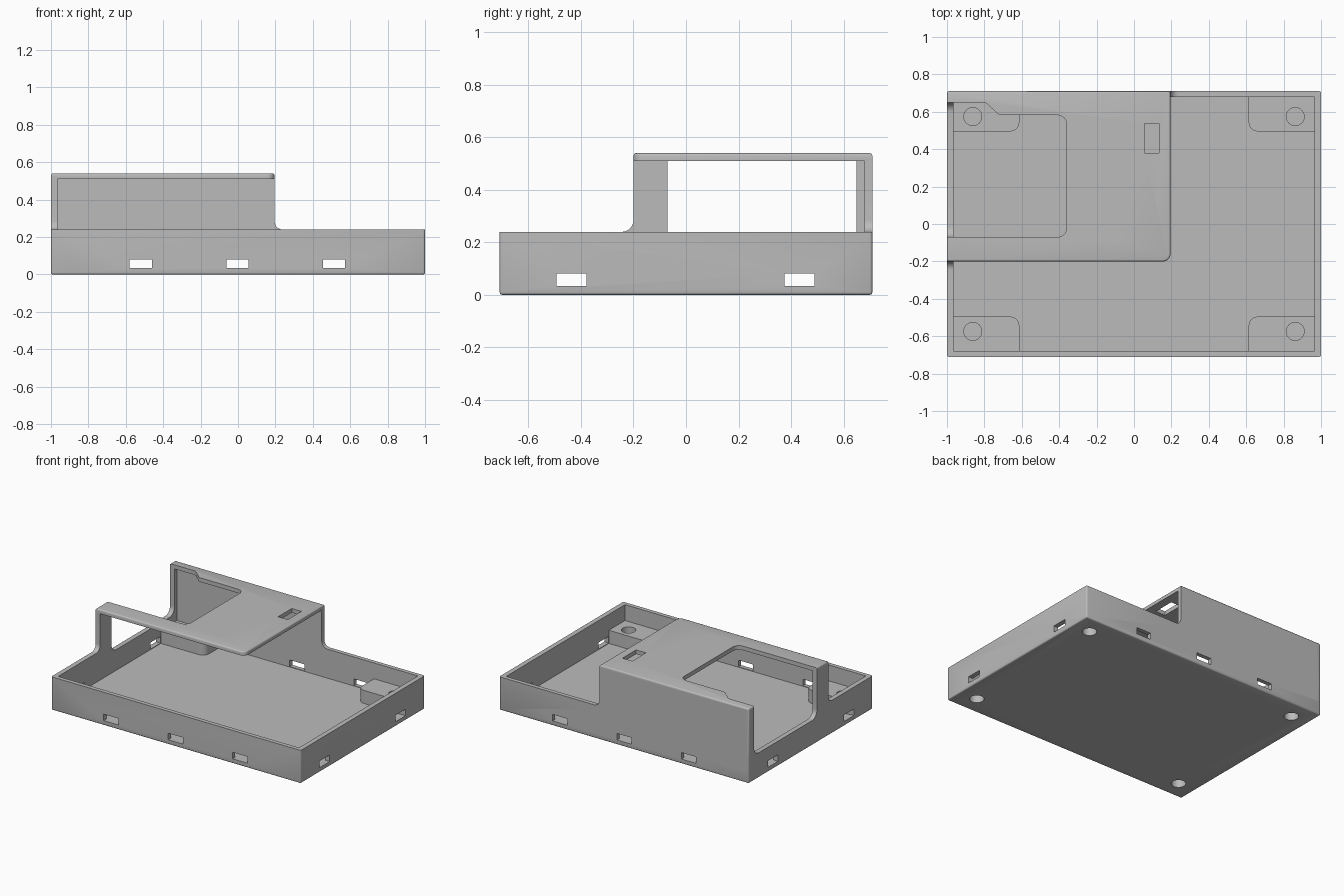
import bpy, bmesh, math
from mathutils import Vector

if "Cube" in bpy.data.objects:
    bpy.data.objects.remove(bpy.data.objects["Cube"])

grey = bpy.data.materials.new("plain grey")
grey.diffuse_color = (0.5, 0.5, 0.5, 1)
grey.use_nodes = True
grey.node_tree.nodes["Principled BSDF"].inputs["Base Color"].default_value = grey.diffuse_color


def rounded(points, steps=8):
    """Outline whose corners (u, v, radius) are replaced with arcs."""
    out = []
    n = len(points)
    for i, p in enumerate(points):
        c = Vector(p[:2])
        if len(p) == 2:
            out.append(c)
            continue
        r = p[2]
        a = (Vector(points[i - 1][:2]) - c).normalized()
        b = (Vector(points[(i + 1) % n][:2]) - c).normalized()
        half = a.angle(b) / 2
        centre = c + (a + b).normalized() * (r / math.sin(half))
        s = c + a * (r / math.tan(half)) - centre
        e = c + b * (r / math.tan(half)) - centre
        sweep = s.angle(e)
        for k in range(steps + 1):
            t = k / steps
            out.append(centre + (s * math.sin((1 - t) * sweep) + e * math.sin(t * sweep)) / math.sin(sweep))
    return out


def prism(name, points, axis, lo, hi, bevel=None):
    """Extrude an outline along an axis; bevel picks edges by a rule."""
    place = {'X': lambda p, d: (d, p[0], p[1]),
             'Y': lambda p, d: (p[0], d, p[1]),
             'Z': lambda p, d: (p[0], p[1], d)}[axis]
    bm = bmesh.new()
    outline = rounded(points)
    a = [bm.verts.new(place(p, lo)) for p in outline]
    b = [bm.verts.new(place(p, hi)) for p in outline]
    bm.faces.new(a)
    bm.faces.new(b)
    for i in range(len(a)):
        j = (i + 1) % len(a)
        bm.faces.new((a[i], a[j], b[j], b[i]))
    bmesh.ops.recalc_face_normals(bm, faces=bm.faces)
    if bevel:
        edges = [e for e in bm.edges if bevel(e)]
        bmesh.ops.bevel(bm, geom=edges, offset=0.01, segments=3, profile=0.5, affect='EDGES')
    mesh = bpy.data.meshes.new(name)
    bm.to_mesh(mesh)
    bm.free()
    mesh.materials.append(grey)
    ob = bpy.data.objects.new(name, mesh)
    bpy.context.collection.objects.link(ob)
    return ob


def rect(x0, x1, y0, y1):
    return [(x0, y0), (x1, y0), (x1, y1), (x0, y1)]


def combine(base, other, op):
    mod = base.modifiers.new(op, 'BOOLEAN')
    mod.operation = op
    mod.solver = 'EXACT'
    mod.object = other
    bpy.context.view_layer.objects.active = base
    bpy.ops.object.modifier_apply(modifier=mod.name)
    bpy.data.objects.remove(other, do_unlink=True)


X, Y, T = 1.0, 0.71, 0.035
RIM, TOP, FLOOR = 0.24, 0.54, 0.03

# tray with hollow inside
body = prism("tray_case", rect(-X, X, -Y, Y), 'Z', 0, RIM)
combine(body, prism("tray_hollow", rect(-X + T, X - T, -0.68, 0.68), 'Z', FLOOR, 0.4), 'DIFFERENCE')

# raised back and left walls, curving into the rim
combine(body, prism("back_wall", [(-X, 0.1), (0.3, 0.1), (0.3, RIM), (0.195, RIM, 0.045),
                                  (0.195, 0.52), (-X, 0.52)], 'Y', 0.68, Y), 'UNION')
combine(body, prism("left_wall", [(-0.3, 0.1), (-0.3, RIM), (-0.2, RIM, 0.045), (-0.2, 0.52),
                                  (Y, 0.52), (Y, 0.1)], 'X', -X, -X + T), 'UNION')

# roof plate with soft top edge
roof = prism("roof_plate", [(-X, -0.2), (0.195, -0.2, 0.04), (0.195, Y), (-X, Y)], 'Z', 0.51, TOP,
             lambda e: all(v.co.z > 0.53 for v in e.verts))
combine(body, roof, 'UNION')

# corner screw bosses
for sx in (-1, 1):
    for sy in (-1, 1):
        boss = [(sx * 0.98, sy * 0.695), (sx * 0.98, sy * 0.495),
                (sx * 0.613, sy * 0.495, 0.05), (sx * 0.613, sy * 0.695)]
        combine(body, prism("screw_boss", boss, 'Z', 0.015, 0.125), 'UNION')

# roof cutout, small roof slot and left doorway
combine(body, prism("roof_cutout", [(-1.1, 0.65), (-0.795, 0.65, 0.04), (-0.72, 0.582, 0.04),
                                    (-0.36, 0.582, 0.05), (-0.36, -0.07, 0.05), (-1.1, -0.07)],
                    'Z', 0.4, 0.7), 'DIFFERENCE')
combine(body, prism("roof_slot", rect(0.055, 0.133, 0.38, 0.537), 'Z', 0.4, 0.7), 'DIFFERENCE')
combine(body, prism("left_doorway", [(-0.07, 0.6), (-0.07, 0.18, 0.055), (0.65, 0.18, 0.055),
                                     (0.65, 0.6)], 'X', -1.1, -0.9), 'DIFFERENCE')

# slots through opposite walls
for x in (-0.52, -0.003, 0.513):
    combine(body, prism("long_wall_slot", rect(x - 0.059, x + 0.059, 0.034, 0.081), 'Y', -0.8, 0.8), 'DIFFERENCE')
for y in (-0.436, 0.433):
    combine(body, prism("short_wall_slot", rect(y - 0.057, y + 0.057, 0.034, 0.081), 'X', -1.1, 1.1), 'DIFFERENCE')

# screw holes from both sides, closed by a thin web
for sx in (-1, 1):
    for sy in (-1, 1):
        ring = [(sx * 0.862 + 0.048 * math.cos(k * math.tau / 32),
                 sy * 0.574 + 0.048 * math.sin(k * math.tau / 32)) for k in range(32)]
        combine(body, prism("lower_hole", ring, 'Z', -0.1, 0.065), 'DIFFERENCE')
        combine(body, prism("upper_hole", ring, 'Z', 0.073, 0.2), 'DIFFERENCE')

# soften the outer corners and the base
envelope = prism("outer_envelope", rect(-X, X, -Y, Y), 'Z', 0, TOP, lambda e: True)
combine(body, envelope, 'INTERSECT')

bpy.ops.object.select_all(action='DESELECT')
body.select_set(True)
bpy.context.view_layer.objects.active = body
bpy.ops.object.shade_smooth_by_angle(angle=math.radians(35))
